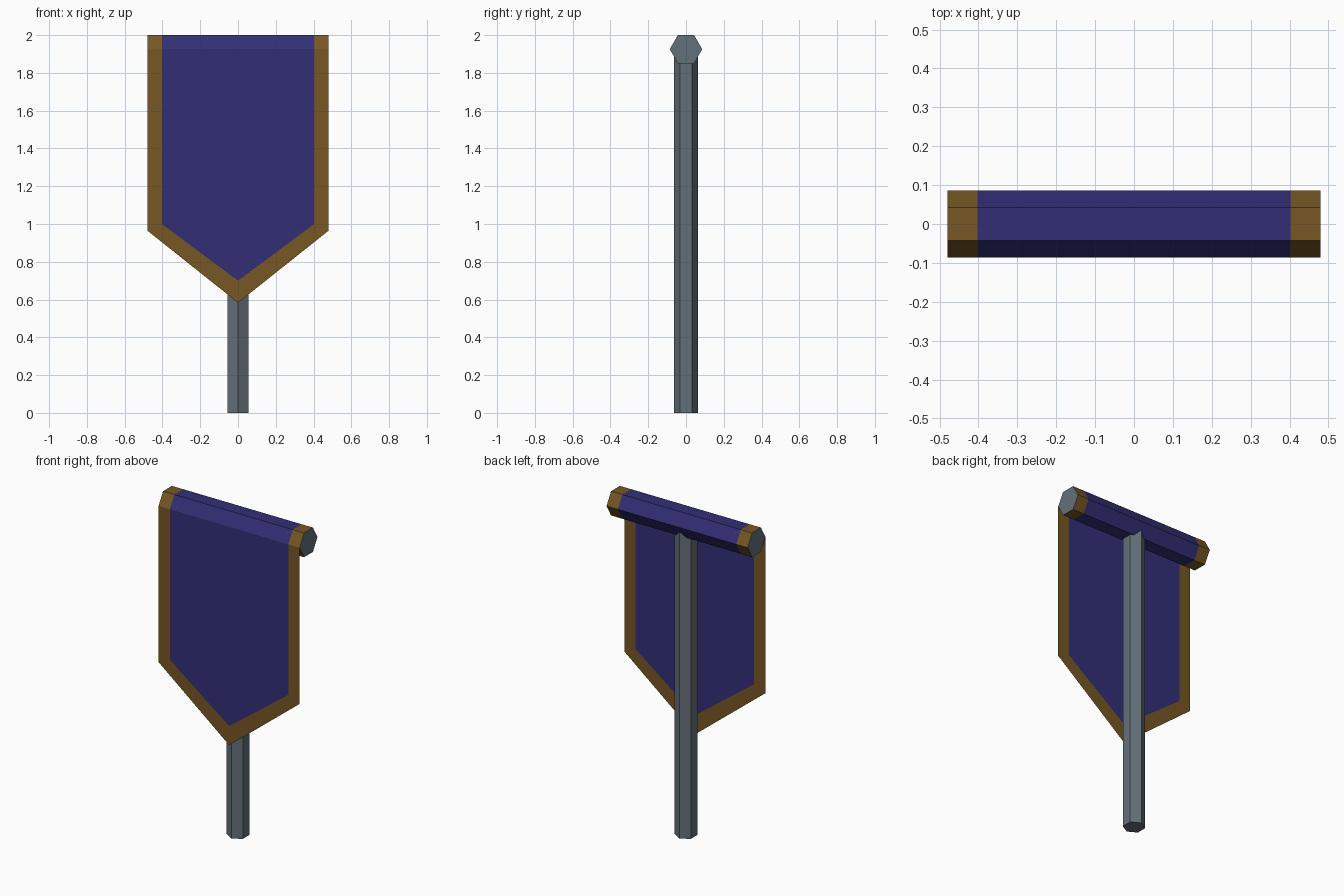
import bpy
import bmesh
import math

if "Cube" in bpy.data.objects:
    bpy.data.objects.remove(bpy.data.objects["Cube"])


def material(name, rgb):
    m = bpy.data.materials.new(name)
    m.diffuse_color = (*rgb, 1)
    m.use_nodes = True
    m.node_tree.nodes["Principled BSDF"].inputs["Base Color"].default_value = m.diffuse_color
    return m


BLUE = material("blue cloth", (0.032, 0.028, 0.178))
GOLD = material("gold trim", (0.180, 0.095, 0.018))
GREY = material("grey metal", (0.127, 0.162, 0.188))

HALF, INNER = 0.48, 0.403      # half widths of banner and blue field
ROLL_R, ROLL_Z = 0.086, 1.9255  # hexagonal crossbar
POLE_R = 0.063


def finish(bm, name, mats):
    mesh = bpy.data.meshes.new(name)
    bm.to_mesh(mesh)
    bm.free()
    for m in mats:
        mesh.materials.append(m)
    obj = bpy.data.objects.new(name, mesh)
    bpy.context.collection.objects.link(obj)
    return obj


def hex_prism(name, stations, place, mats, pick):
    """Loft a six-sided bar through the stations; pick(section) gives its material."""
    bm = bmesh.new()
    rings = [[bm.verts.new(place(s, math.radians(60 * i))) for i in range(6)]
             for s in stations]
    for k, (a, b) in enumerate(zip(rings, rings[1:])):
        for i in range(6):
            j = (i + 1) % 6
            bm.faces.new((a[i], a[j], b[j], b[i])).material_index = pick(k)
    for cap in (rings[0], rings[-1]):
        bm.faces.new(cap).material_index = pick(-1)
    bmesh.ops.recalc_face_normals(bm, faces=bm.faces)
    return finish(bm, name, mats)


# Upright pole, one edge facing the front
hex_prism("pole", (0, ROLL_Z),
          lambda z, a: (POLE_R * math.sin(a), POLE_R * math.cos(a), z),
          [GREY], lambda k: 0)

# Crossbar wrapped in cloth: gold ends, blue middle, grey caps
hex_prism("crossbar", (-HALF, -INNER, INNER, HALF),
          lambda x, a: (x, ROLL_R * math.cos(a), ROLL_Z + ROLL_R * math.sin(a)),
          [BLUE, GOLD, GREY], lambda k: 2 if k == -1 else (0 if k == 1 else 1))

# Hanging cloth: a thin sheet with a pointed hem and a gold border
bm = bmesh.new()
outer = [(-HALF, ROLL_Z), (-HALF, 0.965), (0, 0.583), (HALF, 0.965), (HALF, ROLL_Z)]
inner = [(-INNER, ROLL_Z), (-INNER, 1.0), (0, 0.70), (INNER, 1.0), (INNER, ROLL_Z)]
vo, vi = ([bm.verts.new((x, -ROLL_R, z)) for x, z in pts] for pts in (outer, inner))
bm.faces.new(vi)
for i in range(4):
    bm.faces.new((vo[i], vo[i + 1], vi[i + 1], vi[i])).material_index = 1
finish(bm, "banner_cloth", [BLUE, GOLD])
